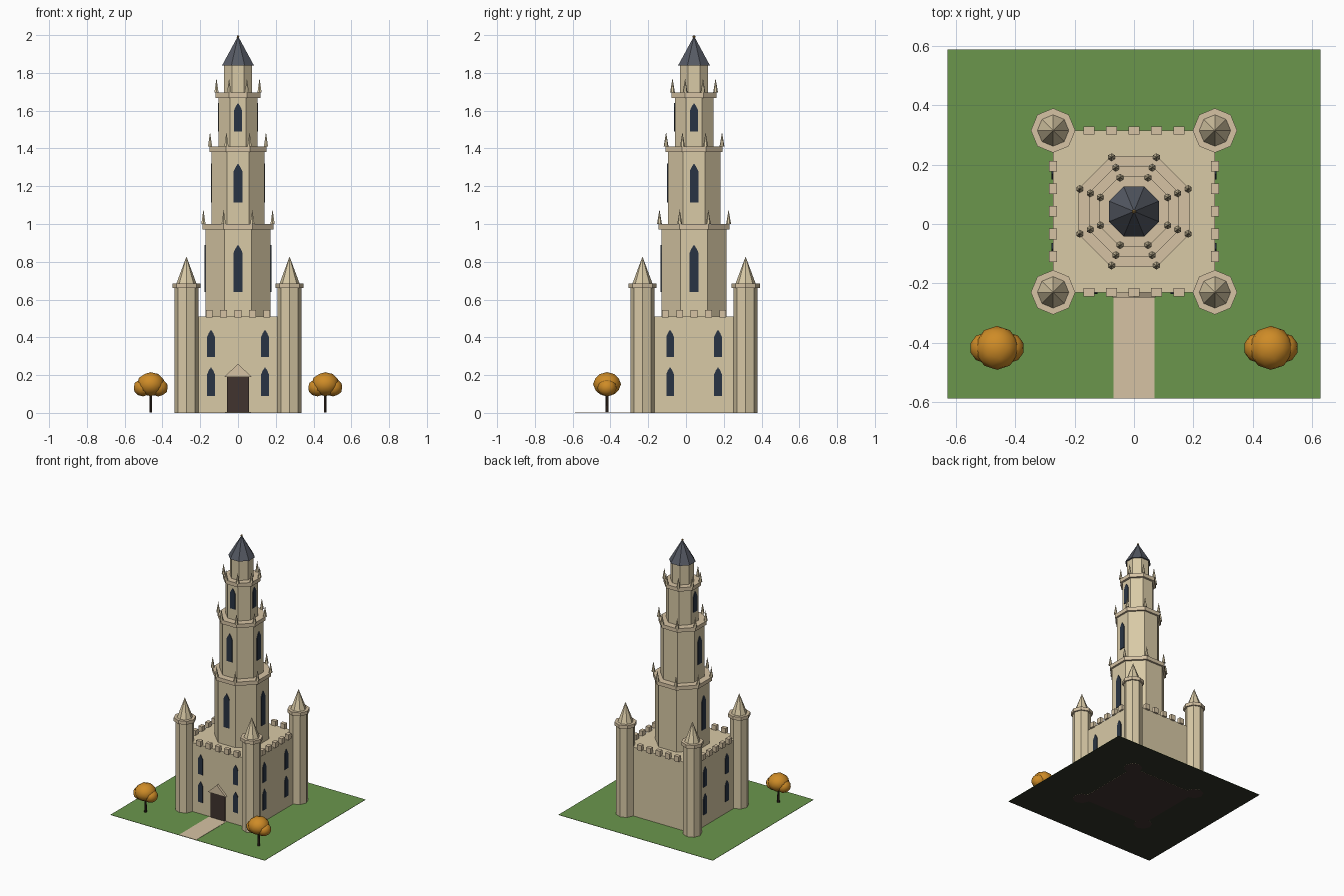
import bpy, bmesh, math
from mathutils import Matrix, Vector

if "Cube" in bpy.data.objects:
    bpy.data.objects.remove(bpy.data.objects["Cube"])

CY = 0.0425           # y of the tower axis
HALF = 0.273          # half width of the keep


def material(name, rgb):
    m = bpy.data.materials.new(name)
    m.diffuse_color = (*rgb, 1)
    m.use_nodes = True
    m.node_tree.nodes["Principled BSDF"].inputs["Base Color"].default_value = m.diffuse_color
    return m


STONE = material("warm stone", (0.69, 0.585, 0.38))
TRIM = material("trim stone", (0.67, 0.545, 0.37))
GRASS = material("grass green", (0.146, 0.305, 0.073))
SLATE = material("slate grey", (0.09, 0.10, 0.125))
GLASS = material("window blue", (0.022, 0.034, 0.056))
WOOD = material("door brown", (0.052, 0.034, 0.028))
BARK = material("bark", (0.03, 0.018, 0.012))
LEAF = material("autumn orange", (0.62, 0.26, 0.02))
GOLD = material("finial gold", (0.35, 0.20, 0.05))
SOIL = material("dark soil", (0.03, 0.033, 0.02))


def finish(name, bm, mat, smooth=False, under=None):
    bmesh.ops.recalc_face_normals(bm, faces=bm.faces)
    bm.normal_update()
    me = bpy.data.meshes.new(name)
    me.materials.append(mat)
    if under:
        me.materials.append(under)
    for f in bm.faces:
        f.smooth = smooth
        if under and f.normal.z < -0.9:      # separate colour for the underside
            f.material_index = 1
    bm.to_mesh(me)
    bm.free()
    ob = bpy.data.objects.new(name, me)
    bpy.context.collection.objects.link(ob)
    return ob


def box(name, x0, x1, y0, y1, z0, z1, mat, under=None):
    bm = bmesh.new()
    mid = Vector(((x0 + x1) / 2, (y0 + y1) / 2, (z0 + z1) / 2))
    size = Matrix.Diagonal((x1 - x0, y1 - y0, z1 - z0, 1))
    bmesh.ops.create_cube(bm, size=1, matrix=Matrix.Translation(mid) @ size)
    return finish(name, bm, mat, under=under)


def prism(name, x, y, z0, z1, r0, r1, mat, sides=8, turn=0.0, under=None):
    """Upright prism or cone; radii are measured to the corners."""
    bm = bmesh.new()
    m = Matrix.Translation((x, y, (z0 + z1) / 2)) @ Matrix.Rotation(turn, 4, 'Z')
    bmesh.ops.create_cone(bm, cap_ends=True, segments=sides, radius1=r0,
                          radius2=r1, depth=z1 - z0, matrix=m)
    return finish(name, bm, mat, under=under)


def octagon(name, z0, z1, a0, a1, mat):
    """Octagon on the tower axis with flats facing the axes; sizes to the flats."""
    c = math.cos(math.pi / 8)
    return prism(name, 0, CY, z0, z1, a0 / c, a1 / c, mat, 8, math.pi / 8)


def plate(name, outline, dist, side, mat, thick=0.006):
    """Upright plate on a wall at dist from the axis; side 0 front, 1 right, -1 left."""
    bm = bmesh.new()
    rot = Matrix.Translation((0, CY, 0)) @ Matrix.Rotation(side * math.pi / 2, 4, 'Z')
    face = bm.faces.new([bm.verts.new(rot @ Vector((x, -dist + 0.001, z))) for x, z in outline])
    ext = bmesh.ops.extrude_face_region(bm, geom=[face])
    push = rot.to_3x3() @ Vector((0, -thick, 0))
    bmesh.ops.translate(bm, vec=push,
                        verts=[v for v in ext["geom"] if isinstance(v, bmesh.types.BMVert)])
    return finish(name, bm, mat)


def window(name, x, z0, z1, w, dist, side):
    h = w / 2
    s = z1 - 0.9 * w
    plate(name, [(x - h, z0), (x + h, z0), (x + h, s), (x + h * 0.55, s + 0.55 * (z1 - s)),
                 (x, z1), (x - h * 0.55, s + 0.55 * (z1 - s)), (x - h, s)], dist, side, GLASS)


# Lawn with a dark underside, and the path
box("lawn", -0.63, 0.63, -0.588, 0.588, 0.001, 0.003, GRASS, SOIL)
box("path", -0.07, 0.07, -0.588, CY - HALF, 0.002, 0.005, TRIM)

# Square keep with battlements
box("keep", -HALF, HALF, CY - HALF, CY + HALF, 0, 0.51, STONE, WOOD)
for i in range(5):
    t = (i - 2) * 0.076
    for s in (-1, 1):
        y = CY + s * HALF
        box("battlement", t - 0.018, t + 0.018, y - 0.014, y + 0.014, 0.505, 0.545, TRIM)
        x = s * HALF
        box("battlement", x - 0.014, x + 0.014, CY + t - 0.018, CY + t + 0.018,
            0.505, 0.545, TRIM)

# Keep windows on the front and both sides
for side in (-1, 0, 1):
    off = 0.143 if side == 0 else 0.127
    for x in (-off, off):
        window("keep_window", x, 0.09, 0.242, 0.04, HALF, side)
        window("keep_window", x, 0.295, 0.44, 0.04, HALF, side)

# Door with a gable above it
plate("door", [(-0.059, 0.002), (0.059, 0.002), (0.059, 0.19), (-0.059, 0.19)],
      HALF, 0, WOOD, 0.009)
plate("door_gable", [(-0.073, 0.19), (0.073, 0.19), (0, 0.26)], HALF, 0, TRIM, 0.018)

# Corner turrets
for sx in (-1, 1):
    for sy in (-1, 1):
        x, y = sx * HALF, CY + sy * HALF
        prism("turret_shaft", x, y, 0, 0.665, 0.064, 0.064, STONE, under=WOOD)
        prism("turret_collar", x, y, 0.66, 0.685, 0.075, 0.075, TRIM)
        prism("turret_roof", x, y, 0.685, 0.828, 0.053, 0.0, STONE)

# Stacked tower stages: bottom, top, half width, ledge half width, window span and width
STAGES = [(0.50, 1.00, 0.173, 0.187, 0.64, 0.89, 0.048),
          (0.98, 1.41, 0.139, 0.152, 1.115, 1.32, 0.045),
          (1.39, 1.695, 0.102, 0.118, 1.49, 1.64, 0.042)]
for z0, z1, a, ledge, w0, w1, w in STAGES:
    octagon("tower_stage", z0, z1 - 0.005, a, a, STONE)
    octagon("tower_ledge", z1 - 0.028, z1, ledge, ledge, TRIM)
    for side in (-1, 0, 1):
        window("tower_window", 0, w0, w1, w, a, side)
    r = (ledge - 0.004) / math.cos(math.pi / 8)
    for k in range(8):
        ang = math.pi / 8 + k * math.pi / 4
        prism("pinnacle", r * math.cos(ang), CY + r * math.sin(ang),
              z1, z1 + 0.077, 0.013, 0.0, STONE, 6)

# Lantern, roof and finial
octagon("lantern", 1.69, 1.845, 0.074, 0.074, STONE)
octagon("lantern_roof", 1.84, 1.995, 0.084, 0.0, SLATE)
bm = bmesh.new()
bmesh.ops.create_icosphere(bm, subdivisions=1, radius=0.008,
                           matrix=Matrix.Translation((0, CY, 1.992)))
finish("finial", bm, GOLD)

# Two autumn trees
for sx in (-1, 1):
    x, y = sx * 0.462, -0.418
    prism("tree_trunk", x, y, 0.002, 0.12, 0.009, 0.007, BARK, 6)
    for dx, z, r, sq in ((0, 0.152, 0.074, 0.86), (-0.041, 0.134, 0.051, 0.92),
                         (0.041, 0.134, 0.051, 0.92)):
        bm = bmesh.new()
        bmesh.ops.create_icosphere(bm, subdivisions=2, radius=r,
                                   matrix=Matrix.Translation((x + dx, y, z))
                                   @ Matrix.Diagonal((1, 1, sq, 1)))
        finish("tree_crown", bm, LEAF, True)
